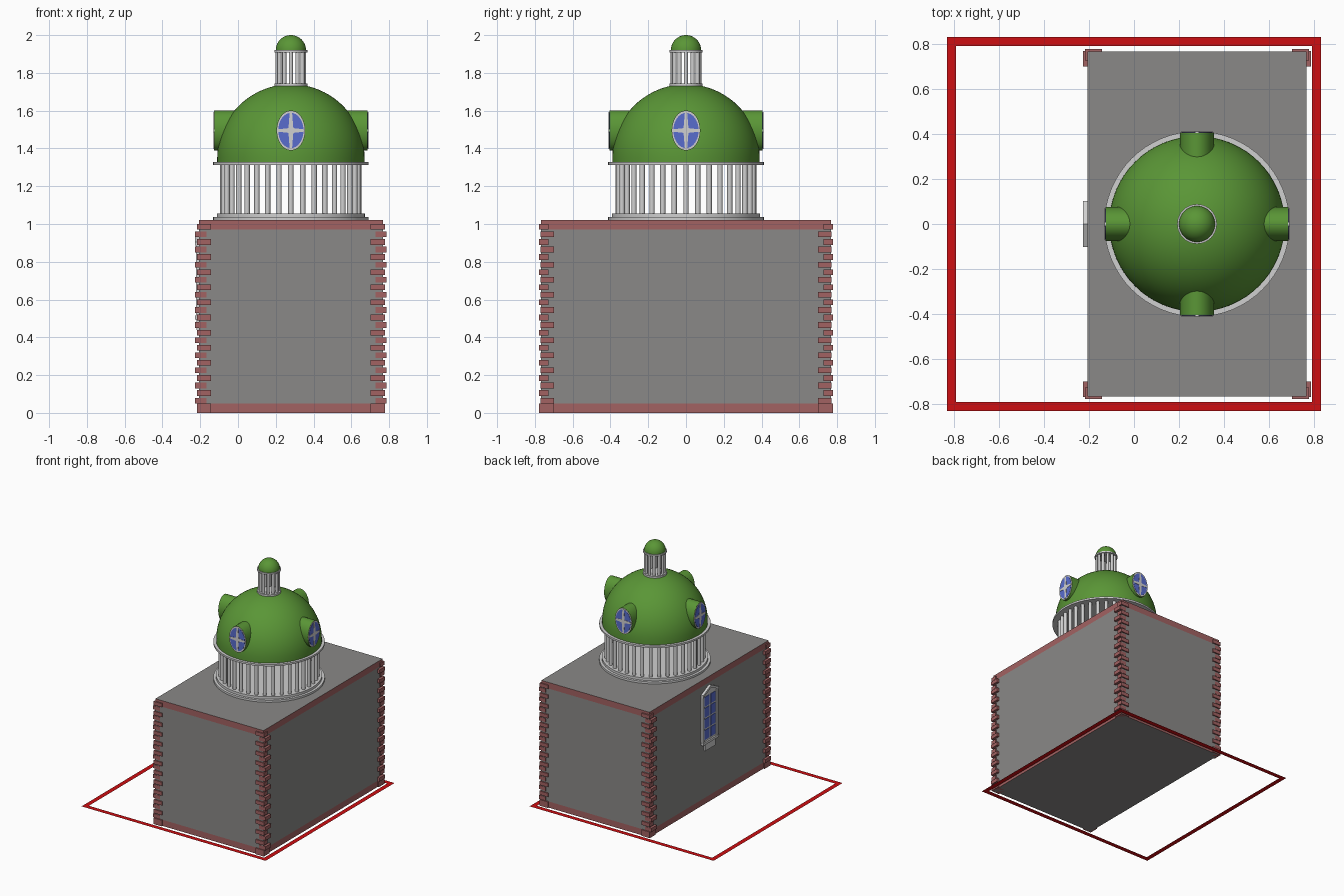
import bpy, bmesh, math
from mathutils import Matrix, Vector

cube = bpy.data.objects.get("Cube")
if cube:
    bpy.data.objects.remove(cube, do_unlink=True)


def material(name, *srgb):
    col = [(c / 255 / 12.92) if c < 11 else ((c / 255 + 0.055) / 1.055) ** 2.4 for c in srgb] + [1]
    m = bpy.data.materials.new(name)
    m.use_nodes = True
    m.diffuse_color = col
    m.node_tree.nodes["Principled BSDF"].inputs["Base Color"].default_value = col
    return m


GREY = material("wall grey", 138, 137, 135)
BRICK = material("brick red", 162, 98, 98)
GREEN = material("dome green", 90, 150, 54)
WHITE = material("stone white", 208, 208, 208)
BLUE = material("glass blue", 88, 108, 205)
RED = material("border red", 205, 14, 18)

CX = 0.28            # building centre on x
HX, HY = 0.487, 0.767  # wall half sizes
TOP = 1.02


def finish(name, bm, *mats, smooth=False):
    mesh = bpy.data.meshes.new(name)
    bmesh.ops.recalc_face_normals(bm, faces=bm.faces)
    bm.to_mesh(mesh)
    bm.free()
    ob = bpy.data.objects.new(name, mesh)
    bpy.context.collection.objects.link(ob)
    for m in mats:
        mesh.materials.append(m)
    if smooth:
        bpy.ops.object.select_all(action="DESELECT")
        ob.select_set(True)
        bpy.context.view_layer.objects.active = ob
        bpy.ops.object.shade_smooth_by_angle(angle=math.radians(35))
    return ob


def box(bm, lo, hi):
    lo, hi = Vector(lo), Vector(hi)
    size = Matrix.Diagonal([abs(c) for c in hi - lo]).to_4x4()
    bmesh.ops.create_cube(bm, size=1, matrix=Matrix.Translation((lo + hi) / 2) @ size)


def prism(bm, outline, x0, x1):
    """Extrude a (y, z) outline along x."""
    face = bm.faces.new([bm.verts.new((x0, y, z)) for y, z in outline])
    out = bmesh.ops.extrude_face_region(bm, geom=[face])["geom"]
    bmesh.ops.translate(bm, vec=(x1 - x0, 0, 0), verts=[v for v in out if isinstance(v, bmesh.types.BMVert)])


def lathe(name, profile, mat, segs=64):
    """Spin an (r, z) profile about the dome axis."""
    bm = bmesh.new()
    vs = [bm.verts.new((r, 0, z)) for r, z in profile]
    es = [bm.edges.new(p) for p in zip(vs, vs[1:])]
    bmesh.ops.spin(bm, geom=vs + es, cent=(0, 0, 0), axis=(0, 0, 1), angle=math.tau, steps=segs)
    bmesh.ops.remove_doubles(bm, verts=bm.verts, dist=1e-5)
    bmesh.ops.translate(bm, vec=(CX, 0, 0), verts=bm.verts)
    return finish(name, bm, mat, smooth=True)


def disc(name, r, z0, z1):
    return lathe(name, [(0, z0), (r, z0), (r, z1), (0, z1)], WHITE)


def dome(name, r, base, spring):
    arc = [(r * math.cos(a), spring + r * math.sin(a)) for a in (math.pi / 2 * i / 20 for i in range(21))]
    return lathe(name, [(0, base), (r, base)] * (base < spring) + arc + [], GREEN)


def colonnade(name, count, ring, r, z0, z1):
    bm = bmesh.new()
    for i in range(count):
        a = math.tau * i / count
        pos = (CX + ring * math.cos(a), ring * math.sin(a), (z0 + z1) / 2)
        bmesh.ops.create_cone(bm, cap_ends=True, segments=12, radius1=r, radius2=r,
                              depth=z1 - z0, matrix=Matrix.Translation(pos))
    return finish(name, bm, WHITE, smooth=True)


# Flat border on the ground
bm = bmesh.new()
bmesh.ops.create_grid(bm, x_segments=1, y_segments=1, size=0.83)
inner = bm.faces[:][0]
bmesh.ops.inset_individual(bm, faces=[inner], thickness=0.055)
bmesh.ops.delete(bm, geom=[inner], context="FACES")
finish("ground_border", bm, RED)

# Walls, with brick bands at the bottom and top
bm = bmesh.new()
box(bm, (CX - HX, -HY, 0), (CX + HX, HY, TOP))
for z in (0.05, 0.97):
    bmesh.ops.bisect_plane(bm, geom=bm.verts[:] + bm.edges[:] + bm.faces[:], plane_co=(0, 0, z), plane_no=(0, 0, 1))
bm.normal_update()
for f in bm.faces:
    z = f.calc_center_median().z
    f.material_index = int(abs(f.normal.z) < 0.5 and not 0.05 < z < 0.97)
finish("walls", bm, GREY, BRICK)

# Corner bricks, alternating long along x and long along y
bm = bmesh.new()
for sx in (-1, 1):
    for sy in (-1, 1):
        def corner(x_out, x_in, y_out, y_in, z0, z1):
            box(bm, (CX + sx * (HX + x_out), sy * (HY + y_out), z0),
                (CX + sx * (HX - x_in), sy * (HY - y_in), z1))
        corner(0.01, 0.065, 0.01, 0.065, 0, 0.05)
        for i in range(12):
            z = 0.05 + 0.08 * i
            corner(0.02, 0.04, 0.002, 0.068, z, z + 0.03)
            corner(0.01, 0.065, 0.01, 0.04, z + 0.04, z + 0.07)
finish("corner_bricks", bm, BRICK)

# Tall window on the -x wall
WX = CX - HX
bm = bmesh.new()
prism(bm, [(-0.09, 0.5), (0.09, 0.5), (0.09, 0.895), (0, 0.945), (-0.09, 0.895)], WX, WX - 0.008)
box(bm, (WX, -0.102, 0.495), (WX - 0.02, 0.102, 0.515))
box(bm, (WX, -0.065, 0.44), (WX - 0.014, 0.065, 0.495))
for s in (-1, 1):
    box(bm, (WX, s * 0.1, 0.515), (WX - 0.016, s * 0.078, 0.89))
    prism(bm, [(s * 0.102, 0.885), (s * 0.102, 0.905), (0, 0.955), (0, 0.935)], WX, WX - 0.02)
finish("window_frame", bm, WHITE)
bm = bmesh.new()
for col in (-1, 1):
    for row in range(4):
        z = 0.53 + 0.09 * row
        box(bm, (WX, col * 0.008, z), (WX - 0.011, col * 0.07, z + 0.078))
finish("window_panes", bm, BLUE)

# Drum: base rings, open ring of columns, cornice
disc("drum_base", 0.412, TOP, 1.036)
disc("drum_step", 0.392, 1.036, 1.056)
colonnade("drum_columns", 36, 0.36, 0.014, 1.056, 1.315)
disc("drum_cornice", 0.412, 1.313, 1.328)

# Dome and lantern
dome("dome", 0.39, 1.328, 1.35)
disc("lantern_base", 0.088, 1.73, 1.745)
colonnade("lantern_columns", 12, 0.07, 0.011, 1.745, 1.91)
disc("lantern_cornice", 0.088, 1.908, 1.92)
dome("lantern_cap", 0.08, 1.92, 1.92)

# Four oval dormers, modelled facing +x then turned
OVAL = [(math.cos(math.tau * i / 32), math.sin(math.tau * i / 32)) for i in range(32)]
RY, RZ, FACE = 0.076, 0.106, 0.405
STAR = [(0.007, 0.95), (0.013, 0.13)]
for i, side in enumerate(("left", "back", "right", "front")):
    turn = Matrix.Translation((CX, 0, 1.495)) @ Matrix.Rotation(i * math.pi / 2, 4, "Z")

    def part(name, mat, build, smooth=False):
        bm = bmesh.new()
        build(bm)
        bmesh.ops.transform(bm, matrix=turn, verts=bm.verts)
        finish(f"{side}_dormer_{name}", bm, mat, smooth=smooth)

    def oval(k, x0, x1):
        return lambda bm: prism(bm, [(c * RY * k, s * RZ * k) for c, s in OVAL], x0, x1)

    def cross(bm):
        for ry, rz in ((RY, 0), (0, RZ)):
            for s in (-1, 1):
                tip = [(ry * s * 0.93, rz * s * 0.93), (0, 0)]
                (ty, tz), _ = tip
                wy, wz = (0, 1) if ry else (1, 0)
                prism(bm, [(ty + wy * 0.006, tz + wz * 0.006), (wy * 0.014, wz * 0.014),
                           (-wy * 0.014, -wz * 0.014), (ty - wy * 0.006, tz - wz * 0.006)],
                      FACE, FACE + 0.005)

    part("body", GREEN, oval(1, 0.2, FACE), True)
    part("frame", WHITE, oval(0.99, FACE - 0.002, FACE + 0.001))
    part("glass", BLUE, oval(0.88, FACE, FACE + 0.003))
    part("cross", WHITE, cross)
